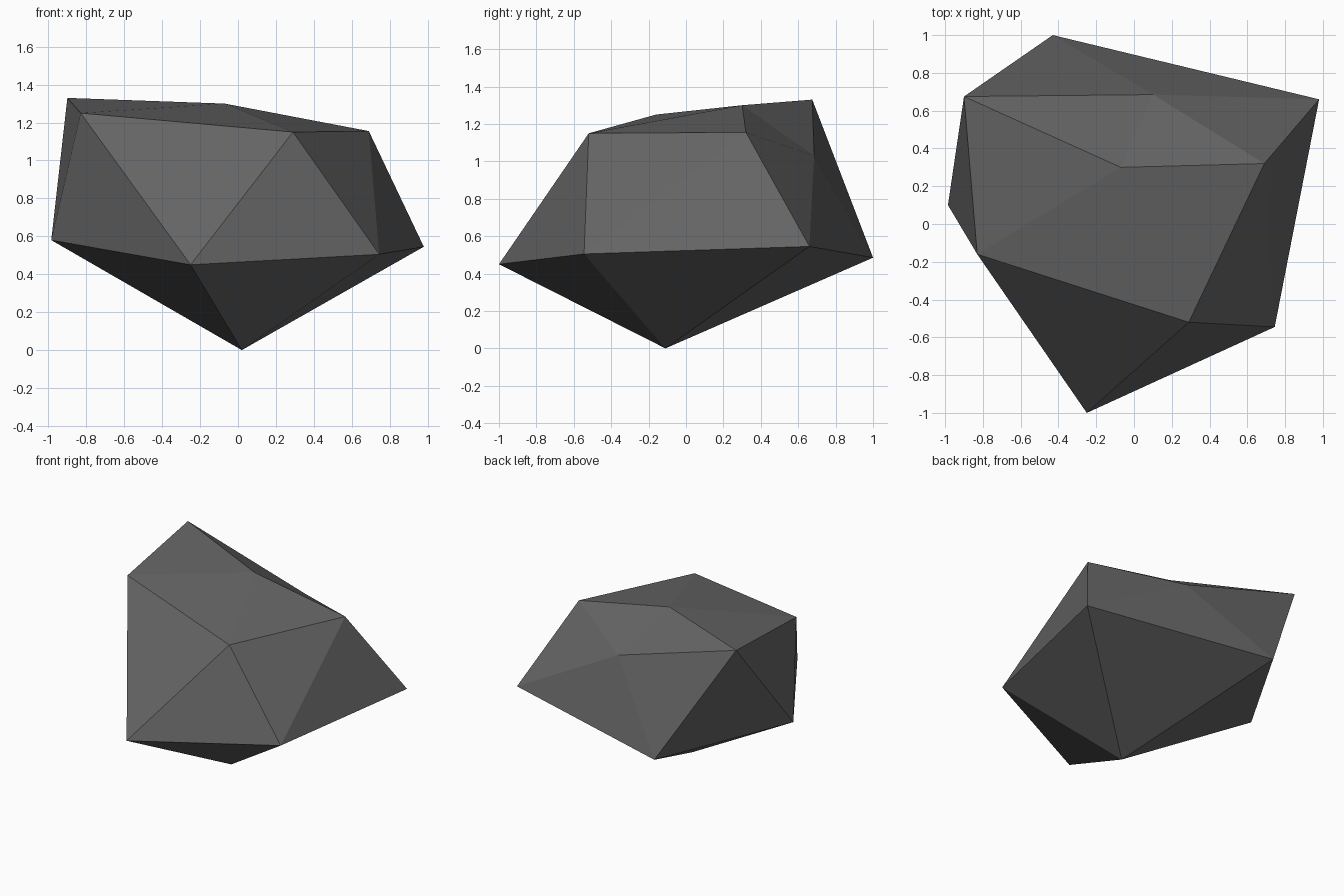
import bpy
import bmesh

# Remove the default cube
cube = bpy.data.objects.get("Cube")
if cube:
    bpy.data.objects.remove(cube, do_unlink=True)


def flat_material(name, colour):
    mat = bpy.data.materials.new(name)
    mat.use_nodes = True
    mat.diffuse_color = colour
    mat.node_tree.nodes["Principled BSDF"].inputs["Base Color"].default_value = colour
    return mat


stone = flat_material("dark_grey_stone", (0.13, 0.13, 0.13, 1))

# Rock: an uneven twenty-sided lump, two rings of five between a peak and a base
peak_point = (-0.07, 0.30, 1.30)
base_point = (0.02, -0.11, 0.0)
upper_ring = [(-0.83, -0.16, 1.25), (0.29, -0.52, 1.15), (0.69, 0.32, 1.155),
              (0.10, 0.685, 1.03), (-0.90, 0.675, 1.33)]
lower_ring = [(-0.25, -1.0, 0.45), (0.745, -0.545, 0.505), (0.98, 0.66, 0.545),
              (-0.43, 1.0, 0.485), (-0.985, 0.10, 0.58)]

bm = bmesh.new()
peak = bm.verts.new(peak_point)
base = bm.verts.new(base_point)
upper = [bm.verts.new(p) for p in upper_ring]
lower = [bm.verts.new(p) for p in lower_ring]

# Cap, two interlocking rows of sides, and underside
for i in range(5):
    j = (i + 1) % 5
    bm.faces.new((peak, upper[i], upper[j]))
    bm.faces.new((upper[i], lower[i], upper[j]))
    bm.faces.new((lower[i], lower[j], upper[j]))
    bm.faces.new((base, lower[j], lower[i]))
bmesh.ops.recalc_face_normals(bm, faces=bm.faces)

mesh = bpy.data.meshes.new("rock")
bm.to_mesh(mesh)
bm.free()
mesh.materials.append(stone)
rock = bpy.data.objects.new("rock", mesh)
bpy.context.collection.objects.link(rock)
